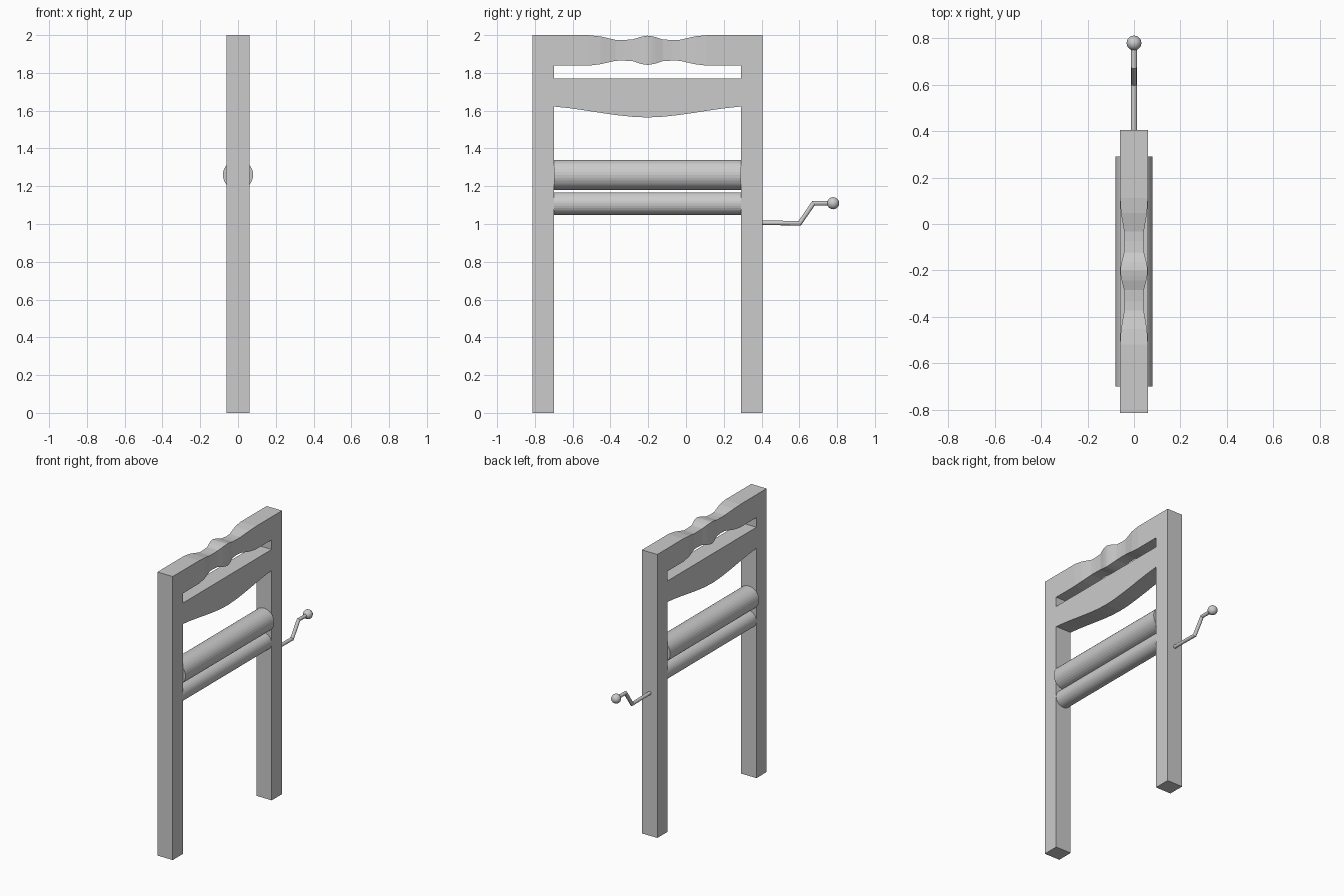
import bpy, bmesh, math
from mathutils import Vector

if "Cube" in bpy.data.objects:
    bpy.data.objects.remove(bpy.data.objects["Cube"])


def finish(name, bm):
    bmesh.ops.recalc_face_normals(bm, faces=bm.faces)
    mesh = bpy.data.meshes.new(name)
    bm.to_mesh(mesh)
    bm.free()
    obj = bpy.data.objects.new(name, mesh)
    bpy.context.collection.objects.link(obj)
    return obj


def loft(name, rings):
    bm = bmesh.new()
    loops = [[bm.verts.new(p) for p in ring] for ring in rings]
    n = len(loops[0])
    for a, b in zip(loops, loops[1:]):
        for i in range(n):
            j = (i + 1) % n
            bm.faces.new((a[i], a[j], b[j], b[i]))
    bm.faces.new(loops[0])
    bm.faces.new(loops[-1])
    return finish(name, bm)


def bar(name, sections):
    # rectangular sections along y: (y, half width, bottom, top)
    return loft(name, [[(-w, y, lo), (w, y, lo), (w, y, hi), (-w, y, hi)]
                       for y, w, lo, hi in sections])


def roller(name, r, z, sides=32):
    angles = [2 * math.pi * i / sides for i in range(sides)]
    return loft(name, [[(r * math.cos(a), y, z + r * math.sin(a)) for a in angles]
                       for y in (Y0, Y1)])


Y0, Y1, MID, W = -0.70, 0.29, -0.203, 0.06

# Posts
bar("left_post", [(-0.813, W, 0, 2), (Y0, W, 0, 2)])
bar("right_post", [(Y1, W, 0, 2), (0.405, W, 0, 2)])

# Top rail with pinched, wavy grip (half profile mirrored about the middle)
half = [(0.315, 0.060, 1.838, 2.000), (0.25, 0.056, 1.846, 1.993),
        (0.17, 0.042, 1.864, 1.975), (0.13, 0.041, 1.865, 1.974),
        (0.08, 0.043, 1.862, 1.977), (0.04, 0.053, 1.849, 1.990),
        (0.02, 0.057, 1.845, 1.994)]
grip = [(MID - d, w, lo, hi) for d, w, lo, hi in half]
grip.append((MID, 0.059, 1.842, 1.997))
grip += [(MID + d, w, lo, hi) for d, w, lo, hi in reversed(half)]
bar("top_rail", [(Y0, W, 1.838, 2)] + grip + [(Y1, W, 1.838, 2)])

# Lower rail with bowed underside
arch = []
for i in range(13):
    t = i / 12
    sag = 0.058 * (0.5 * math.sin(math.pi * t) ** 2 + 0.5 * (1 - abs(2 * t - 1) ** 1.5))
    arch.append((Y0 + (Y1 - Y0) * t, W, 1.622 - sag, 1.77))
bar("lower_rail", arch)

# Wringer rollers
roller("upper_roller", 0.08, 1.26)
roller("lower_roller", 0.06, 1.108)

# Crank rod
path = [Vector(p) for p in ((0, 0.38, 1.007), (0, 0.602, 1.004),
                            (0, 0.675, 1.110), (0, 0.76, 1.110))]
rings = []
for i, p in enumerate(path):
    d0 = (p - path[i - 1]).normalized() if i else (path[1] - p).normalized()
    d1 = (path[i + 1] - p).normalized() if i < len(path) - 1 else d0
    t = (d0 + d1).normalized()
    up = Vector((1, 0, 0)).cross(t) / t.dot(d0)
    r = 0.012
    rings.append([p + Vector((1, 0, 0)) * r * math.cos(a) + up * r * math.sin(a)
                  for a in (2 * math.pi * k / 12 for k in range(12))])
loft("crank_rod", rings)

# Crank knob
bm = bmesh.new()
bmesh.ops.create_uvsphere(bm, u_segments=20, v_segments=12, radius=0.032)
bmesh.ops.translate(bm, verts=bm.verts, vec=(0, 0.779, 1.11))
for f in bm.faces:
    f.smooth = True
finish("crank_knob", bm)
